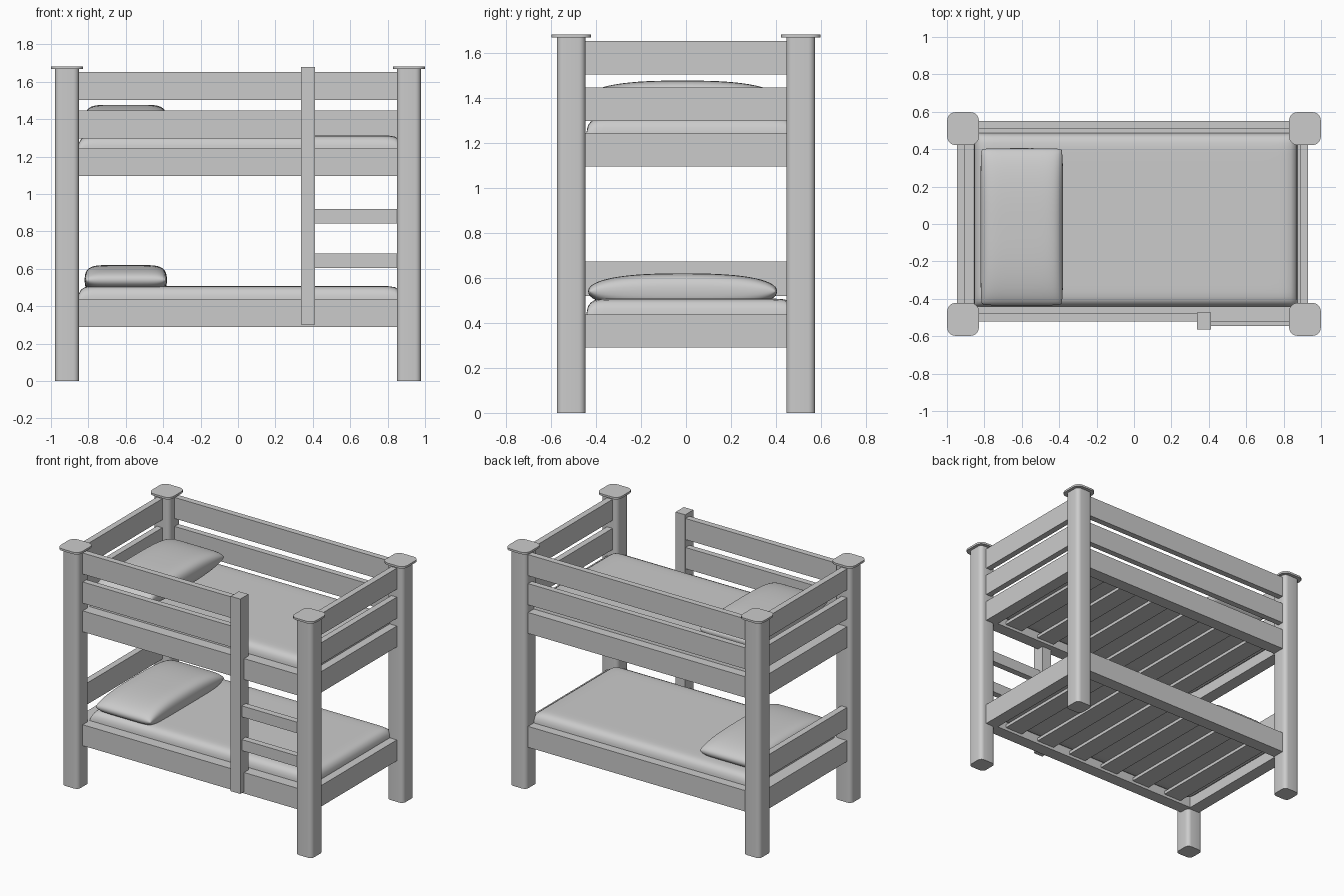
import bpy, bmesh, math

if "Cube" in bpy.data.objects:
    bpy.data.objects.remove(bpy.data.objects["Cube"])

def obj_from(bm, name, smooth=None):
    bmesh.ops.recalc_face_normals(bm, faces=bm.faces)
    me = bpy.data.meshes.new(name)
    bm.to_mesh(me)
    bm.free()
    ob = bpy.data.objects.new(name, me)
    bpy.context.collection.objects.link(ob)
    if smooth:
        bpy.ops.object.select_all(action='DESELECT')
        ob.select_set(True)
        bpy.context.view_layer.objects.active = ob
        bpy.ops.object.shade_smooth_by_angle(angle=math.radians(smooth))
    return ob

def box(name, x0, x1, y0, y1, z0, z1, upright=0):
    """Box by extents; optionally round its vertical edges."""
    bm = bmesh.new()
    bmesh.ops.create_cube(bm, size=1)
    for v in bm.verts:
        v.co.x = x1 if v.co.x > 0 else x0
        v.co.y = y1 if v.co.y > 0 else y0
        v.co.z = z1 if v.co.z > 0 else z0
    if upright:
        ed = [e for e in bm.edges if abs(e.verts[0].co.z - e.verts[1].co.z) > 1e-4]
        bmesh.ops.bevel(bm, geom=ed, offset=upright, segments=5, profile=0.5, affect='EDGES')
    return obj_from(bm, name, 40 if upright else None)

def cushion(name, c, half, px, py, pinch=(0, 0), n=32):
    """Soft slab; px and py are (power, root) of the swelling along x and y."""
    bm = bmesh.new()
    for s in (1, -1):
        rows = []
        for i in range(n + 1):
            u = math.sin(math.pi * (i / n - 0.5))
            row = []
            for j in range(n + 1):
                v = math.sin(math.pi * (j / n - 0.5))
                h = max(0, 1 - abs(u) ** px[0]) ** px[1] * max(0, 1 - abs(v) ** py[0]) ** py[1]
                x = u * (1 - pinch[0] * abs(v) ** 10)
                y = v * (1 - pinch[1] * abs(u) ** 10)
                row.append(bm.verts.new((c[0] + half[0] * x, c[1] + half[1] * y,
                                         c[2] + s * half[2] * h)))
            rows.append(row)
        for a, b in zip(rows, rows[1:]):
            for j in range(n):
                bm.faces.new((a[j], a[j + 1], b[j + 1], b[j]))
    bmesh.ops.remove_doubles(bm, verts=bm.verts, dist=1e-5)
    return obj_from(bm, name, 80)

# corner posts with flat caps
for sx in (-1, 1):
    for sy in (-1, 1):
        x, y = sx * 0.914, sy * 0.51
        box("post", x - .064, x + .064, y - .064, y + .064, 0, 1.67, upright=.03)
        box("post_cap", x - .085, x + .085, y - .088, y + .088, 1.668, 1.682, upright=.045)

# thick bed frames (d = .09) and thin guard rails (d = .043)
LOW, HIGH = (.29, .438), (1.095, 1.243)
GUARDS = [(1.297, 1.447), (1.503, 1.652)]
X, Y = .87, .465
for z in [LOW, HIGH] + GUARDS:
    guard = z in GUARDS
    d = .043 if guard else .09
    box("back_rail", -X, X, .55 - d, .55, *z)
    box("left_rail", -.947, -.947 + d, -Y, Y, *z)
    box("right_rail", .93 - d, .93, -Y, Y, *z)
    box("front_rail", -X, .35 if guard else X, -.52, -.52 + d, *z)
box("headboard_rail", -.947, -.902, -Y, Y, .52, .672)

# ladder
box("ladder_post", .337, .412, -.563, -.472, .303, 1.68)
for z in (.603, .841):
    box("ladder_rung", .40, X, -.546, -.50, z, z + .078)

# slats, mattress and pillow for each bunk
for z, pz in ((0, .54), (.805, 1.397)):
    for i in range(6):
        x = -.70 + i * .28
        box("slat", x - .07, x + .07, -.45, .48, z + .31, z + .332)
    cushion("mattress", (.01, .022, z + .42), (.866, .465, .088), (40, .4), (20, .4))
    cushion("pillow", (-.60, -.015, pz), (.22, .42, .08), (7, .4), (2.6, .45), (.03, .02))
